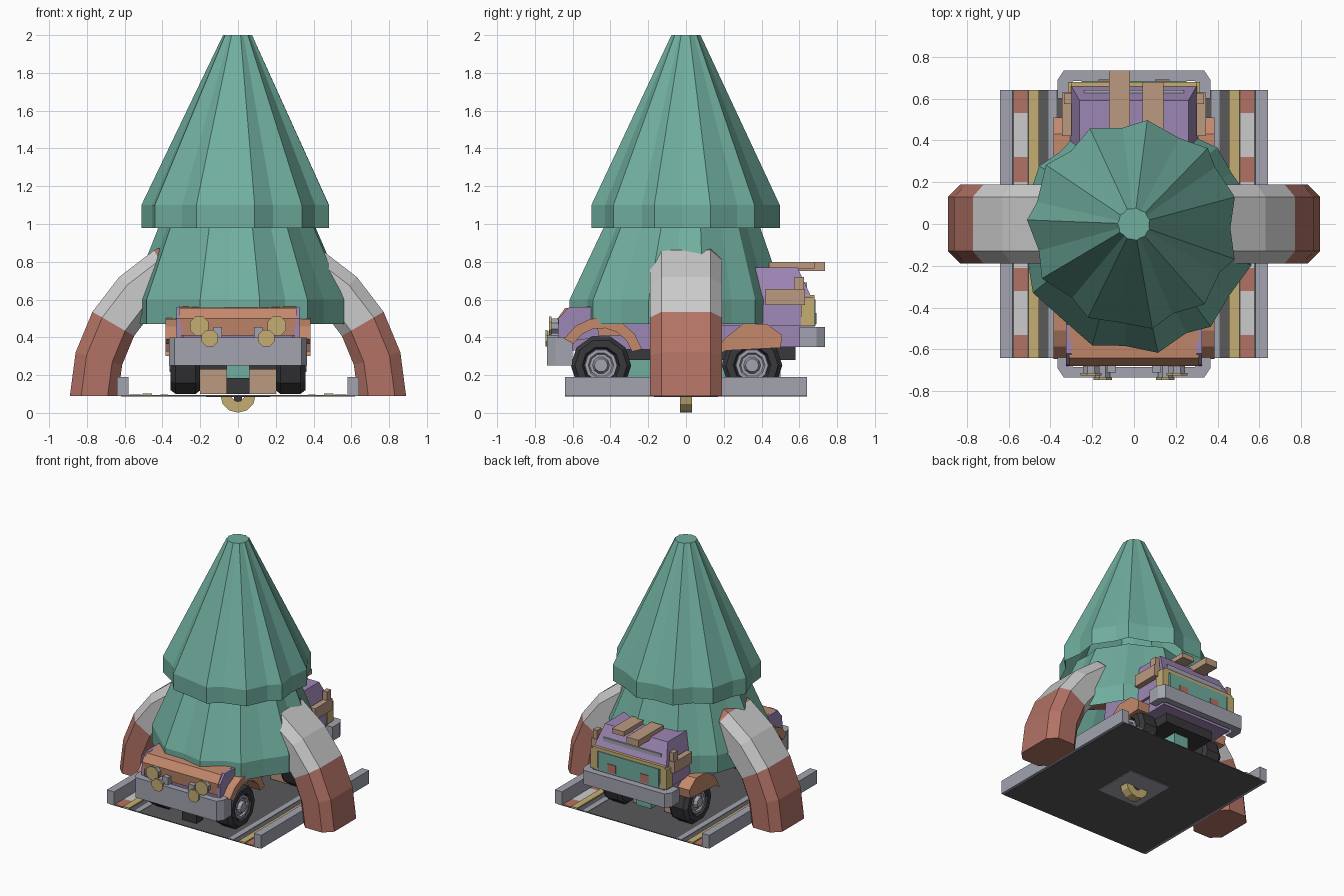
import bpy, bmesh, math, random
from math import sin, cos, pi, radians

if "Cube" in bpy.data.objects:
    bpy.data.objects.remove(bpy.data.objects["Cube"])

random.seed(4)
COL = dict(green=(.16, .42, .34), purple=(.34, .24, .46), orange=(.55, .25, .15),
           brown=(.50, .32, .22), gold=(.55, .42, .17), red=(.45, .17, .13),
           dark=(.04, .04, .045), road=(.10, .10, .105), steel=(.36, .37, .43),
           white=(.52, .52, .52))
MATS = {}
for k, c in COL.items():
    MATS[k] = bpy.data.materials.new(k)
    MATS[k].diffuse_color = (*c, 1)


def loft(name, rings, col, caps=True, flip_top=False):
    """Skin closed rings of points into one flat-shaded object."""
    bm = bmesh.new()
    vs = [[bm.verts.new(p) for p in r] for r in rings]
    n = len(rings[0])
    for a, b in zip(vs, vs[1:]):
        for i in range(n):
            j = (i + 1) % n
            bm.faces.new((a[i], a[j], b[j], b[i]))
    if caps:
        bm.faces.new(vs[0][::-1])
    if caps or flip_top:
        bm.faces.new(vs[-1])
    if caps:
        bmesh.ops.recalc_face_normals(bm, faces=bm.faces)
    me = bpy.data.meshes.new(name)
    bm.to_mesh(me)
    bm.free()
    me.materials.append(MATS[col])
    ob = bpy.data.objects.new(name, me)
    bpy.context.collection.objects.link(ob)
    return ob


def prism(name, pts, axis, lo, hi, col):
    put = {'x': lambda p, t: (t, p[0], p[1]), 'y': lambda p, t: (p[0], t, p[1]),
           'z': lambda p, t: (p[0], p[1], t)}[axis]
    return loft(name, [[put(p, t) for p in pts] for t in (lo, hi)], col)


def box(name, x, y, z, col):
    return prism(name, [(x[0], y[0]), (x[1], y[0]), (x[1], y[1]), (x[0], y[1])], 'z', z[0], z[1], col)


def arc(cx, cy, r, a0, a1, n):
    return [(cx + r * cos(radians(a0 + (a1 - a0) * i / n)),
             cy + r * sin(radians(a0 + (a1 - a0) * i / n))) for i in range(n + 1)]


def band(cx, cy, r0, r1, a0, a1, n):
    return arc(cx, cy, r1, a0, a1, n) + arc(cx, cy, r0, a1, a0, n)


# tree: two pleated hollow tiers
def tier(name, levels, n, top):
    ang = [2 * pi * (i + random.uniform(-.22, .22)) / n for i in range(n)]
    amp = [(1 if i % 2 else .93) * random.uniform(.98, 1.015) for i in range(n)]
    rings = []
    for z, r, cx, cy in levels:
        rings.append([(cx + r * m * cos(a), cy + r * m * sin(a), z) for a, m in zip(ang, amp)])
    loft(name, rings, 'green', caps=False, flip_top=top)


tier('tree_lower_tier', [(.47, .575, .01, -.045), (.60, .575, .01, -.045), (1.0, .41, 0, -.02)], 22, False)
tier('tree_upper_tier', [(.98, .505, 0, 0), (1.10, .505, 0, 0), (2.0, .078, 0, 0)], 22, True)

# striped arch over the road
section = [(.635, -.13), (.69, -.19), (.83, -.19), (.89, -.13),
           (.89, .13), (.83, .19), (.69, .19), (.635, .13)]
for k in range(6):
    rings = [[(r * cos(radians(a)), y, .09 + r * sin(radians(a))) for r, y in section]
             for a in (30 * k, 30 * k + 15, 30 * k + 30)]
    loft('arch_stripe', rings, 'white' if k in (1, 4) else 'red')

# road base with lines, dashes and kerbs
box('road_slab', (-.62, .62), (-.64, .64), (.088, .094), 'road')
box('underside_plate', (-.17, .17), (-.17, .17), (.083, .089), 'steel')
prism('hanging_hook', band(0, .095, .035, .094, 180, 360, 6), 'y', -.033, .033, 'gold')
box('hook_pin', (-.02, .02), (-.02, .02), (.04, .09), 'dark')
for s in (-1, 1):
    def span(a, b):
        return sorted((s * a, s * b))
    box('kerb', span(.58, .64), (-.64, .64), (.09, .19), 'steel')
    box('gold_line', span(.455, .505), (-.64, .64), (.09, .102), 'gold')
    box('grey_line', span(.37, .41), (-.64, .64), (.09, .097), 'steel')
    edges = [-.64, -.53, -.32, -.21, -.10, .10, .20, .32, .53, .64]
    for i, (a, b) in enumerate(zip(edges, edges[1:])):
        box('road_dash', span(.51, .575), (a, b), (.09, .097), 'white' if i % 2 else 'red')

# vehicle body
prism('body_lower', [(-.64, .33), (.66, .35), (.68, .46), (.66, .50), (-.62, .50), (-.66, .45)],
      'x', -.29, .29, 'purple')
prism('bonnet', [(-.67, .41), (-.68, .50), (-.64, .555), (-.40, .57), (-.3, .41)], 'x', -.31, .31, 'orange')
for s in (-1, 1):
    prism('bonnet_side', [(-.68, .37), (-.675, .50), (-.62, .56), (-.48, .56), (-.46, .40)],
          'x', *sorted((s * .30, s * .325)), 'purple')
loft('cabin', [[(-.31, .05, .46), (.31, .05, .46), (.31, .675, .46), (-.31, .675, .46)],
               [(-.30, .06, .62), (.30, .06, .62), (.30, .66, .62), (-.30, .66, .62)],
               [(-.26, .12, .77), (.26, .12, .77), (.26, .59, .77), (-.26, .59, .77)]], 'purple')
box('chassis', (-.2, .2), (-.58, .58), (.28, .35), 'dark')
box('drive_housing', (-.06, .06), (-.5, .5), (.18, .29), 'green')
box('tow_block', (-.06, .06), (-.58, -.5), (.10, .185), 'dark')

# rear panel and trim
box('rear_panel', (-.25, .25), (.66, .685), (.46, .60), 'green')
box('rear_gold_trim', (-.30, .30), (.62, .68), (.60, .625), 'gold')
box('rear_window_bar', (-.24, .24), (.595, .64), (.64, .69), 'steel')
box('roof_plank', (-.12, -.02), (.44, .735), (.75, .80), 'brown')
box('roof_plank', (.04, .14), (.44, .68), (.765, .80), 'brown')
for x in (-.17, .10):
    box('rear_patch', (x, x + .07), (.68, .69), (.47, .53), 'red')

# bumpers, bent around both ends
for name, s, z in (('front_bumper', -1, (.25, .40)), ('rear_bumper', 1, (.35, .455))):
    half = [(.31, .60), (.365, .60), (.365, .69), (.335, .735)]
    inner = [(.29, .685), (.31, .665)]
    pts = half + [(-x, y) for x, y in reversed(half)] + [(-x, y) for x, y in reversed(inner)] + inner
    prism(name, [(x, s * y) for x, y in pts], 'z', z[0], z[1], 'steel')

# parts mirrored left and right
for s in (-1, 1):
    def sp(a, b):
        return sorted((s * a, s * b))
    for wy in (-.45, .35):
        def disc(x, r):
            return [(s * x, wy + r * cos(2 * pi * i / 10), .252 + r * sin(2 * pi * i / 10)) for i in range(10)]
        loft('tyre', [disc(*p) for p in ((.20, .10), (.20, .14), (.225, .16), (.33, .16),
                                         (.358, .138), (.358, .10), (.335, .09))], 'dark')
        loft('wheel_hub', [disc(*p) for p in ((.32, .092), (.35, .085), (.35, .068), (.338, .06),
                                              (.338, .045), (.362, .035))], 'steel')
        box('axle', sp(0, .3), (wy - .025, wy + .025), (.23, .28), 'dark')
    prism('front_fender', band(-.45, .28, .17, .225, 15, 150, 6), 'x', *sp(.28, .385), 'orange')
    prism('rear_fender', [(.15, .30), (.21, .33), (.50, .345), (.51, .41), (.43, .47), (.30, .47), (.20, .39)],
          'x', *sp(.29, .385), 'orange')
    box('underbody_board', sp(.06, .20), (.30, .34), (.10, .29), 'brown')
    box('rear_side_post', sp(.30, .335), (.575, .625), (.57, .72), 'brown')
    box('side_board', sp(.30, .345), (.42, .63), (.57, .655), 'brown')
    box('rear_corner_trim', sp(.26, .315), (.61, .68), (.46, .61), 'gold')
    for x, z, r, y in ((.205, .46, .054, -.725), (.15, .395, .048, -.745)):
        prism('headlamp', arc(s * x, z, r, 22.5, 337.5, 7), 'y', y + .012, y, 'gold')
        prism('headlamp_housing', arc(s * x, z, r * .8, 22.5, 337.5, 7), 'y', -.66, y + .012, 'steel')
    box('lamp_bracket', sp(.085, .13), (-.71, -.66), (.39, .455), 'steel')

for m in bpy.data.materials:
    if m.users and not m.is_grease_pencil:
        m.use_nodes = True
        m.node_tree.nodes["Principled BSDF"].inputs["Base Color"].default_value = m.diffuse_color
